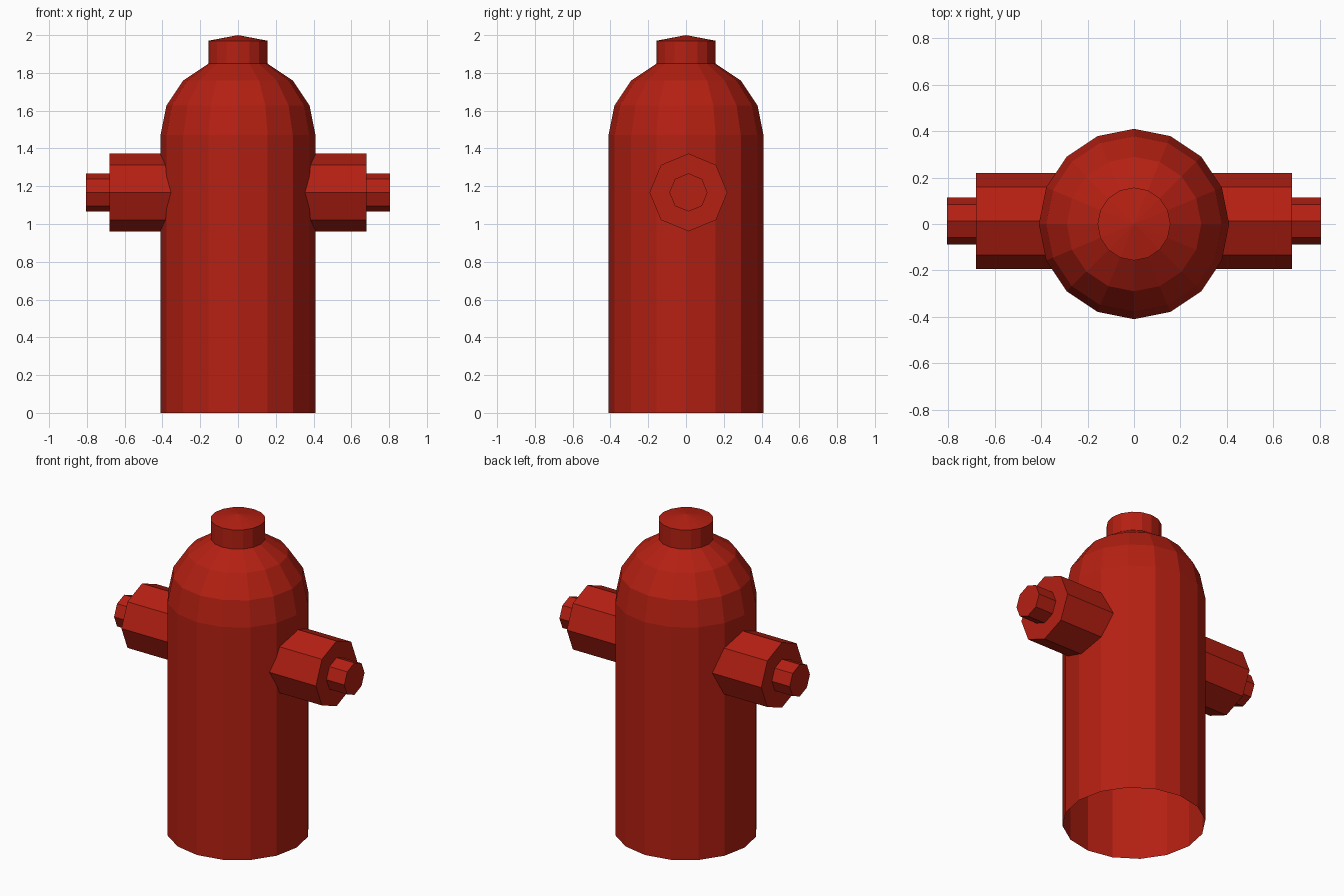
import bpy, bmesh
from math import sin, cos, pi
from mathutils import Matrix

if "Cube" in bpy.data.objects:
    bpy.data.objects.remove(bpy.data.objects["Cube"])

red = bpy.data.materials.new("red_paint")
red.diffuse_color = (0.46, 0.014, 0.006, 1)
red.use_nodes = True
red.node_tree.nodes["Principled BSDF"].inputs["Base Color"].default_value = red.diffuse_color


def lathe(name, profile, sides, matrix=Matrix()):
    """Flat-faced solid of revolution about z; profile runs bottom to top as (radius, z)."""
    bm = bmesh.new()
    rings = []
    for r, z in profile:
        if r == 0:
            rings.append([bm.verts.new((0, 0, z))] * sides)
        else:
            rings.append([bm.verts.new((r * cos(2 * pi * i / sides), r * sin(2 * pi * i / sides), z))
                          for i in range(sides)])
    for low, high in zip(rings, rings[1:]):
        for i in range(sides):
            j = (i + 1) % sides
            corners = [low[i], low[j], high[j], high[i]]
            bm.faces.new(list(dict.fromkeys(corners)))
    bm.transform(matrix)
    mesh = bpy.data.meshes.new(name)
    bm.to_mesh(mesh)
    bm.free()
    mesh.materials.append(red)
    obj = bpy.data.objects.new(name, mesh)
    bpy.context.collection.objects.link(obj)
    return obj


# Barrel, open underneath, with a domed shoulder in three bands
R, shoulder = 0.41, 1.47
dome = [(R * cos(k * pi / 8), shoulder + R * sin(k * pi / 8)) for k in range(4)]
neck = dome[-1][0]

# Cap continues straight up from the dome and ends in a shallow point
lathe("barrel_and_cap", [(R, 0)] + dome + [(neck, 1.97), (0, 2.0)], 16)

# Stepped octagonal outlet pipe crossing the barrel, a bolt on each end
half = [(0.206, 0.68), (0.101, 0.68), (0.101, 0.805), (0, 0.805)]
pipe = [(r, -x) for r, x in reversed(half)] + half
lathe("side_outlets", pipe, 8,
      Matrix.Translation((0, 0.013, 1.167)) @ Matrix.Rotation(pi / 2, 4, 'Y'))
